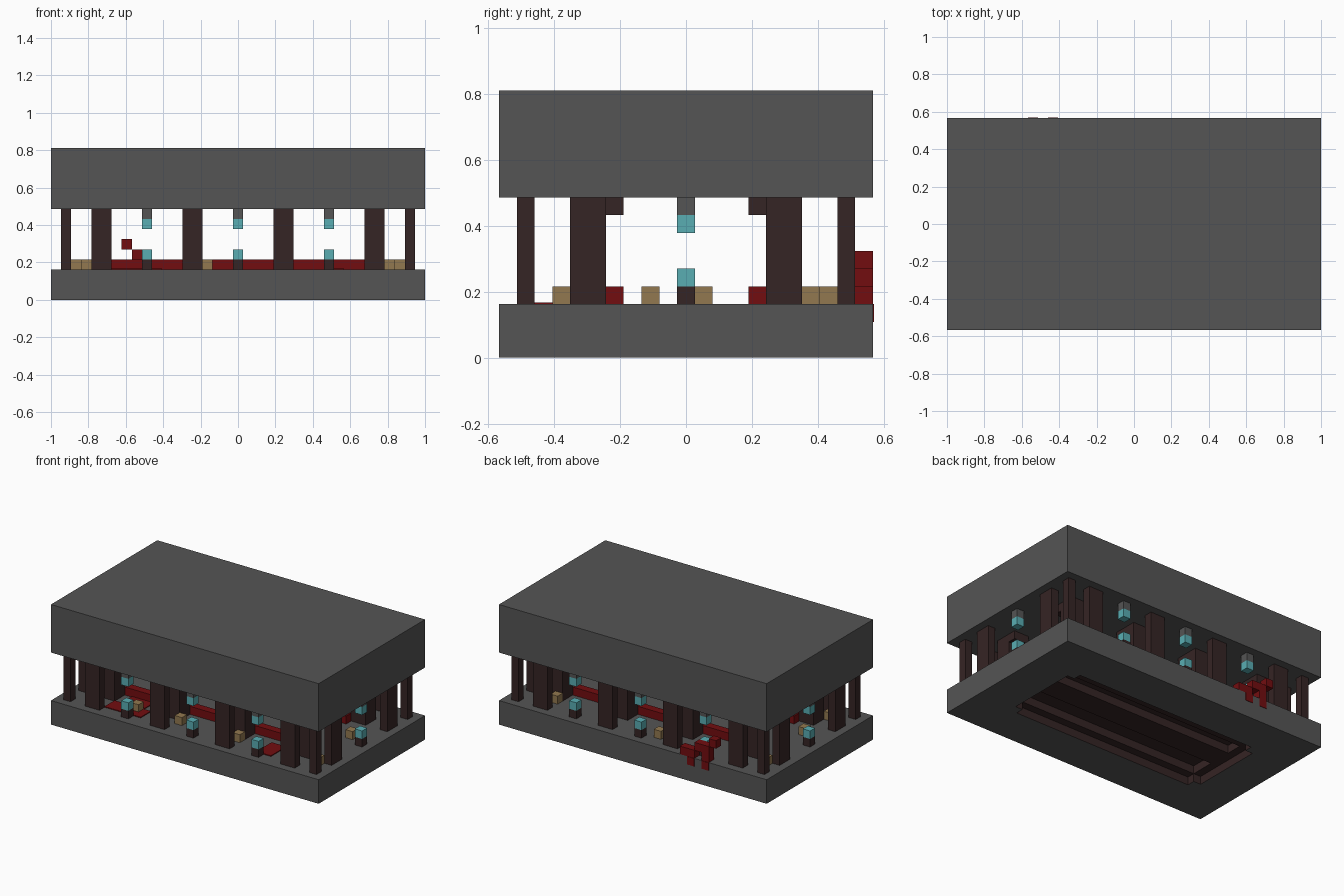
import bpy
import bmesh
from mathutils import Vector

if "Cube" in bpy.data.objects:
    bpy.data.objects.remove(bpy.data.objects["Cube"], do_unlink=True)

U = 2 / 37            # one block
NX, NY = 37, 21       # blocks along x and y
FLOOR, CEIL, TOP = 3, 9, 15


def material(name, rgb):
    m = bpy.data.materials.new(name)
    m.use_nodes = True
    m.diffuse_color = (*rgb, 1)
    m.node_tree.nodes["Principled BSDF"].inputs["Base Color"].default_value = (*rgb, 1)
    return m


GREY = material("stone grey", (0.09, 0.09, 0.09))
BROWN = material("dark brown", (0.036, 0.018, 0.018))
RED = material("deep red", (0.17, 0.004, 0.005))
TEAL = material("lamp teal", (0.1, 0.42, 0.45))
TAN = material("tan", (0.29, 0.19, 0.08))


def blocks(name, mat, boxes):
    """One object from boxes given as (x, y, z, width, depth, height) in blocks."""
    bm = bmesh.new()
    for x, y, z, w, d, h in boxes:
        new = bmesh.ops.create_cube(bm, size=1)["verts"]
        bmesh.ops.scale(bm, vec=Vector((w, d, h)) * U, verts=new)
        centre = Vector((x + w / 2 - NX / 2, y + d / 2 - NY / 2, z + h / 2)) * U
        bmesh.ops.translate(bm, vec=centre, verts=new)
    mesh = bpy.data.meshes.new(name)
    bm.to_mesh(mesh)
    bm.free()
    mesh.materials.append(mat)
    obj = bpy.data.objects.new(name, mesh)
    bpy.context.collection.objects.link(obj)
    return obj


# Roof slab and base slab
blocks("roof_slab", GREY, [(0, 0, CEIL, NX, NY, TOP - CEIL)])
base = blocks("base_slab", GREY, [(0, 0, 0, NX, NY, FLOOR)])

# Recess with stepped corners and two long grooves, cut into the underside
recess = [(6, 5, -1, 25, 11, 2), (5, 6, -1, 27, 9, 2),
          (6, 6, -1, 25, 3, 3), (6, 12, -1, 25, 2, 3)]
for i, box in enumerate(recess):
    cutter = blocks(f"recess_cutter_{i}", BROWN, [box])
    cutter.hide_render = True
    cutter.hide_set(True)
    mod = base.modifiers.new("recess", "BOOLEAN")
    mod.operation = "DIFFERENCE"
    mod.solver = "EXACT"
    mod.material_mode = "TRANSFER"
    mod.object = cutter

# Pillars: corner posts, outer rows, side pairs and the inner rows
H = CEIL - FLOOR
COLS, ROWS = (4, 13, 22, 31), (4, 15)
EDGE_X, EDGE_Y = (1, NX - 2), (1, NY - 2)
blocks("corner_posts", BROWN, [(x, y, FLOOR, 1, 1, H) for x in EDGE_X for y in EDGE_Y])
blocks("outer_pillars", BROWN, [(x, y, FLOOR, 2, 1, H) for x in COLS for y in EDGE_Y])
blocks("side_pillars", BROWN, [(x, y, FLOOR, 1, 2, H) for x in EDGE_X for y in ROWS])
blocks("inner_pillars", BROWN, [(x, y, FLOOR, 2, 2, H) for x in COLS for y in ROWS])
blocks("pillar_brackets", BROWN, [(x, y, CEIL - 1, 2, 1, 1) for x in COLS for y in (6, 14)])

# Long red benches
blocks("benches", RED, [(6, y, FLOOR, 25, 1, 1) for y in (6, 14)])

# Standing lamps with matching hanging lamps above
spots = [(x, y) for x in (9, 18, 27) for y in EDGE_Y] + [(x, 10) for x in EDGE_X]
blocks("lamp_stands", BROWN, [(x, y, FLOOR, 1, 1, 1) for x, y in spots])
blocks("standing_lamps", TEAL, [(x, y, FLOOR + 1, 1, 1, 1) for x, y in spots])
blocks("lamp_hangers", GREY, [(x, y, CEIL - 1, 1, 1, 1) for x, y in spots])
blocks("hanging_lamps", TEAL, [(x, y, CEIL - 2, 1, 1, 1) for x, y in spots])

# Tan stools
stools = [(9, 3), (15, 3), (23, 3), (34, 3), (3, 3), (33, 11), (3, 8),
          (2, 17), (16, 18), (31, 17)]
blocks("stools", TAN, [(x, y, FLOOR, 1, 1, 1) for x, y in stools])

# Red floor patches
blocks("floor_patches", RED, [(6, 2, FLOOR, 5, 2, 0.1), (7, 4, FLOOR, 3, 2, 0.1),
                              (27, 2, FLOOR, 2, 3, 0.1)])

# Red splash at the back edge, with drips on the edge face
splash = [(7, 5), (8, 4), (8, 3), (9, 4), (10, 3), (11, 3)]
blocks("splash", RED, [(x, NY - 1, z, 1, 1, 1) for x, z in splash])
blocks("splash_drips", RED, [(x, NY - 0.05, FLOOR - 1, 1, 0.1, 1) for x in (8, 10)])
